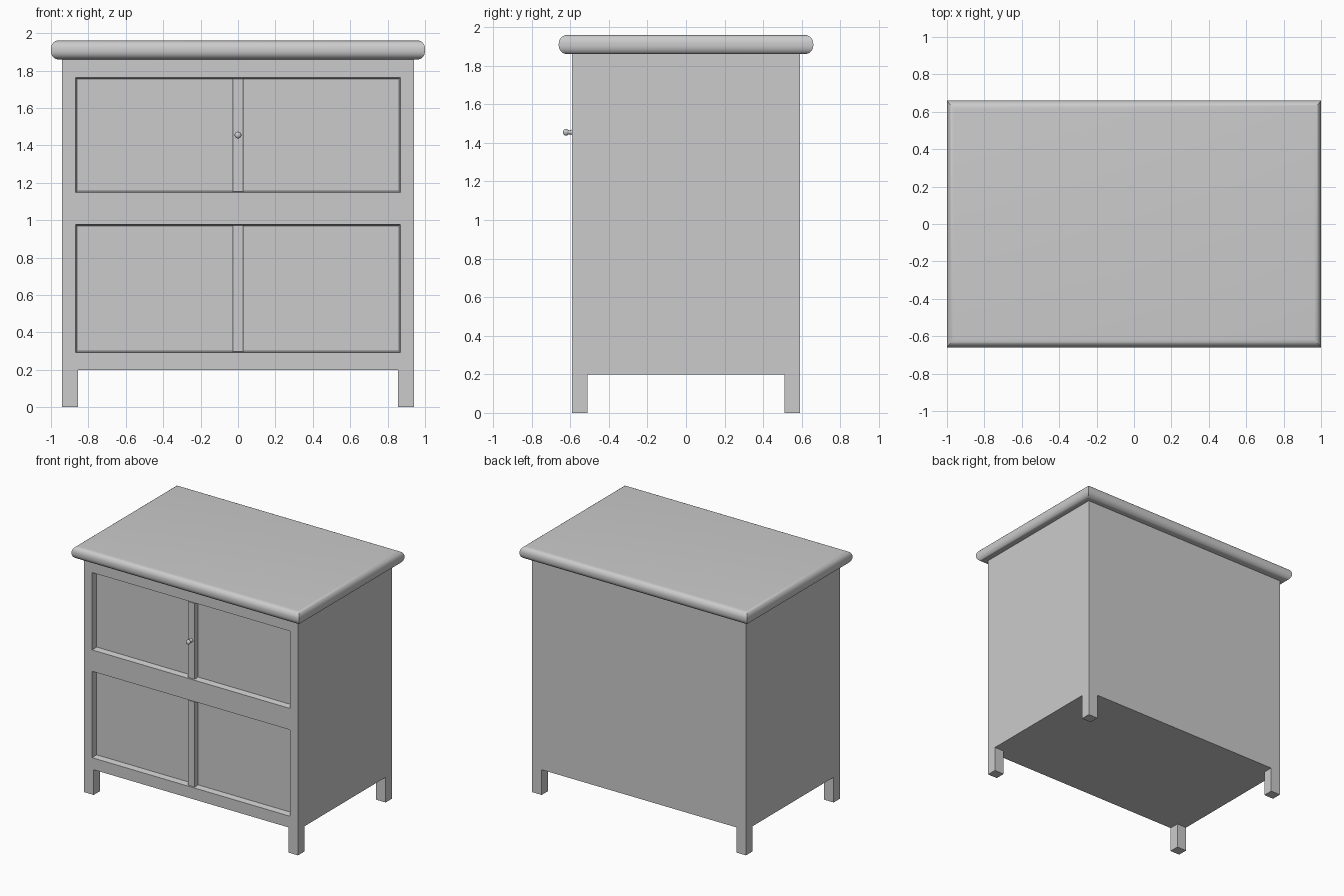
import bpy, bmesh, math
from mathutils import Vector

if "Cube" in bpy.data.objects:
    bpy.data.objects.remove(bpy.data.objects["Cube"])


def new_object(name, bm):
    bmesh.ops.recalc_face_normals(bm, faces=bm.faces)
    mesh = bpy.data.meshes.new(name)
    bm.to_mesh(mesh)
    bm.free()
    ob = bpy.data.objects.new(name, mesh)
    bpy.context.collection.objects.link(ob)
    return ob


def loft(name, rings):
    """Skin a stack of closed rings and cap both ends."""
    bm = bmesh.new()
    loops = [[bm.verts.new(p) for p in ring] for ring in rings]
    n = len(loops[0])
    for a, b in zip(loops, loops[1:]):
        for i in range(n):
            j = (i + 1) % n
            bm.faces.new((a[i], a[j], b[j], b[i]))
    bm.faces.new(loops[0])
    bm.faces.new(loops[-1])
    return new_object(name, bm)


def rect_z(hx, hy, z):
    return [(-hx, -hy, z), (hx, -hy, z), (hx, hy, z), (-hx, hy, z)]


def rect_y(hx, z0, z1, y):
    return [(-hx, y, z0), (hx, y, z0), (hx, y, z1), (-hx, y, z1)]


def box(name, hx, hy, z0, z1):
    return loft(name, [rect_z(hx, hy, z0), rect_z(hx, hy, z1)])


def activate(ob):
    bpy.ops.object.select_all(action='DESELECT')
    ob.select_set(True)
    bpy.context.view_layer.objects.active = ob


def carve(ob, cutter):
    cutter.hide_render = True
    mod = ob.modifiers.new("carve", 'BOOLEAN')
    mod.operation = 'DIFFERENCE'
    mod.solver = 'EXACT'
    mod.object = cutter
    activate(ob)
    bpy.ops.object.modifier_apply(modifier=mod.name)
    bpy.data.objects.remove(cutter)


FRONT = -0.59
PANEL = -0.545
OPENINGS = {"upper": (1.148, 1.762), "lower": (0.292, 0.978)}

# Carcass: one solid with the legs left by two crossing cuts
carcass = box("carcass", 0.94, 0.59, 0, 1.87)
carve(carcass, box("leg_gap_front", 0.855, 1, -0.1, 0.2))
carve(carcass, box("leg_gap_side", 1.2, 0.51, -0.1, 0.2))

# Recessed front panels with slightly tapered reveals, and centre dividers
for label, (z0, z1) in OPENINGS.items():
    t = 0.008
    carve(carcass, loft(label + "_recess", [
        rect_y(0.868 + t, z0 - t, z1 + t, 2 * FRONT - PANEL),
        rect_y(0.868 - t, z0 + t, z1 - t, PANEL)]))
    loft(label + "_divider", [
        rect_y(0.028, z0 + 0.006, z1 - 0.006, FRONT + 0.003),
        rect_y(0.031, z0 + 0.004, z1 - 0.004, PANEL + 0.01)])

# Tabletop: rounded edge profile with mitred corners
rings = []
rx, ry, rz, z_low, z_high = 0.036, 0.045, 0.045, 1.86, 1.96
for centre, start in ((z_low + rz, -90), (z_high - rz, 0)):
    for k in range(9):
        a = math.radians(start + k * 90 / 8)
        rings.append(rect_z(1 - rx + rx * math.cos(a),
                            0.66 - ry + ry * math.cos(a),
                            centre + rz * math.sin(a)))
top = loft("tabletop", rings)

# Knob: turned profile (distance forward of the divider, radius)
profile = [(-0.004, 0.015), (0.004, 0.013), (0.012, 0.010), (0.02, 0.011),
           (0.026, 0.016), (0.032, 0.018), (0.039, 0.017), (0.044, 0.012),
           (0.047, 0.005)]
knob = loft("knob", [[(r * math.cos(i * math.tau / 24), FRONT - d,
                       1.455 + r * math.sin(i * math.tau / 24))
                      for i in range(24)] for d, r in profile])

# Smooth the rounded parts, keeping mitres and caps crisp
for ob in (top, knob):
    activate(ob)
    bpy.ops.object.shade_smooth_by_angle(angle=math.radians(40))
